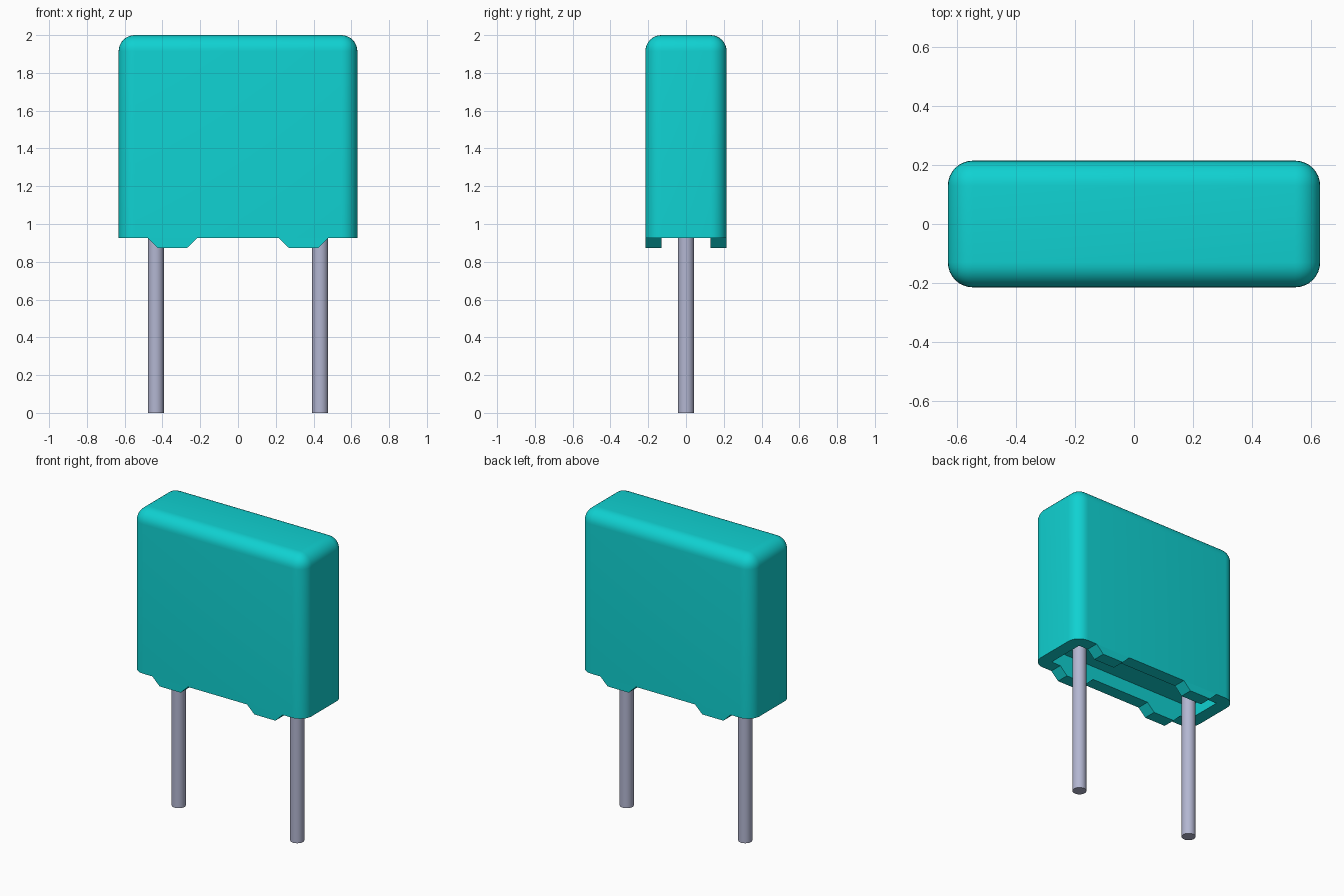
import bpy
import bmesh
import math

cube = bpy.data.objects.get("Cube")
if cube:
    bpy.data.objects.remove(cube, do_unlink=True)

HX, HY = 0.632, 0.215         # half width and half depth of the case
BOTTOM, TOP = 0.925, 2.0
RADIUS = WALL = 0.085
RECESS = 0.09                 # depth of the hollow underneath


def material(name, rgb):
    mat = bpy.data.materials.new(name)
    mat.use_nodes = True
    mat.diffuse_color = (*rgb, 1)
    mat.node_tree.nodes["Principled BSDF"].inputs["Base Color"].default_value = (*rgb, 1)
    return mat


def add_object(name, bm, mat):
    bmesh.ops.recalc_face_normals(bm, faces=bm.faces)
    mesh = bpy.data.meshes.new(name)
    bm.to_mesh(mesh)
    bm.free()
    mesh.materials.append(mat)
    obj = bpy.data.objects.new(name, mesh)
    bpy.context.collection.objects.link(obj)
    return obj


def box(hx, hy, z0, z1):
    bm = bmesh.new()
    bmesh.ops.create_cube(bm, size=1)
    for v in bm.verts:
        v.co = (v.co.x * 2 * hx, v.co.y * 2 * hy, z1 if v.co.z > 0 else z0)
    return bm


def smooth(obj):
    bpy.ops.object.select_all(action='DESELECT')
    obj.select_set(True)
    bpy.context.view_layer.objects.active = obj
    bpy.ops.object.shade_smooth_by_angle(angle=math.radians(35))


teal = material("teal_plastic", (0.005, 0.64, 0.64))
metal = material("grey_metal", (0.45, 0.47, 0.64))

# Case: rounded everywhere except the bottom edge
bm = box(HX, HY, BOTTOM, TOP)
edges = [e for e in bm.edges if max(v.co.z for v in e.verts) > BOTTOM + 0.1]
bmesh.ops.bevel(bm, geom=edges, offset=RADIUS, segments=8, profile=0.5,
                affect='EDGES', clamp_overlap=True)
case = add_object("case", bm, teal)

# Hollow in the underside
cutter = add_object("recess_cutter",
                    box(HX - WALL, HY - WALL, BOTTOM - 0.1, BOTTOM + RECESS), teal)
cutter.hide_render = True
cut = case.modifiers.new("recess", 'BOOLEAN')
cut.operation = 'DIFFERENCE'
cut.solver = 'EXACT'
cut.object = cutter
bpy.context.view_layer.objects.active = case
bpy.ops.object.modifier_apply(modifier=cut.name)
bpy.data.objects.remove(cutter, do_unlink=True)
smooth(case)

# Tapered standoff feet under the long walls
FOOT = [(0.217, BOTTOM), (0.27, 0.873), (0.425, 0.873), (0.478, BOTTOM)]
for side, sx in (("left", 1), ("right", -1)):
    for end, sy in (("front", -1), ("back", 1)):
        bm = bmesh.new()
        face = bm.faces.new([bm.verts.new((sx * x, sy * HY, z)) for x, z in FOOT])
        ext = bmesh.ops.extrude_face_region(bm, geom=[face], use_keep_orig=True)
        moved = [g for g in ext["geom"] if isinstance(g, bmesh.types.BMVert)]
        bmesh.ops.translate(bm, verts=moved, vec=(0, -sy * WALL, 0))
        add_object(f"foot_{end}_{side}", bm, teal)

# Wire legs reaching up into the hollow
for side, sx in (("left", 1), ("right", -1)):
    length = BOTTOM + RECESS
    bm = bmesh.new()
    bmesh.ops.create_cone(bm, cap_ends=True, segments=32, radius1=0.0425,
                          radius2=0.0425, depth=length)
    bmesh.ops.translate(bm, verts=bm.verts, vec=(sx * 0.435, 0, length / 2))
    smooth(add_object(f"leg_{side}", bm, metal))
